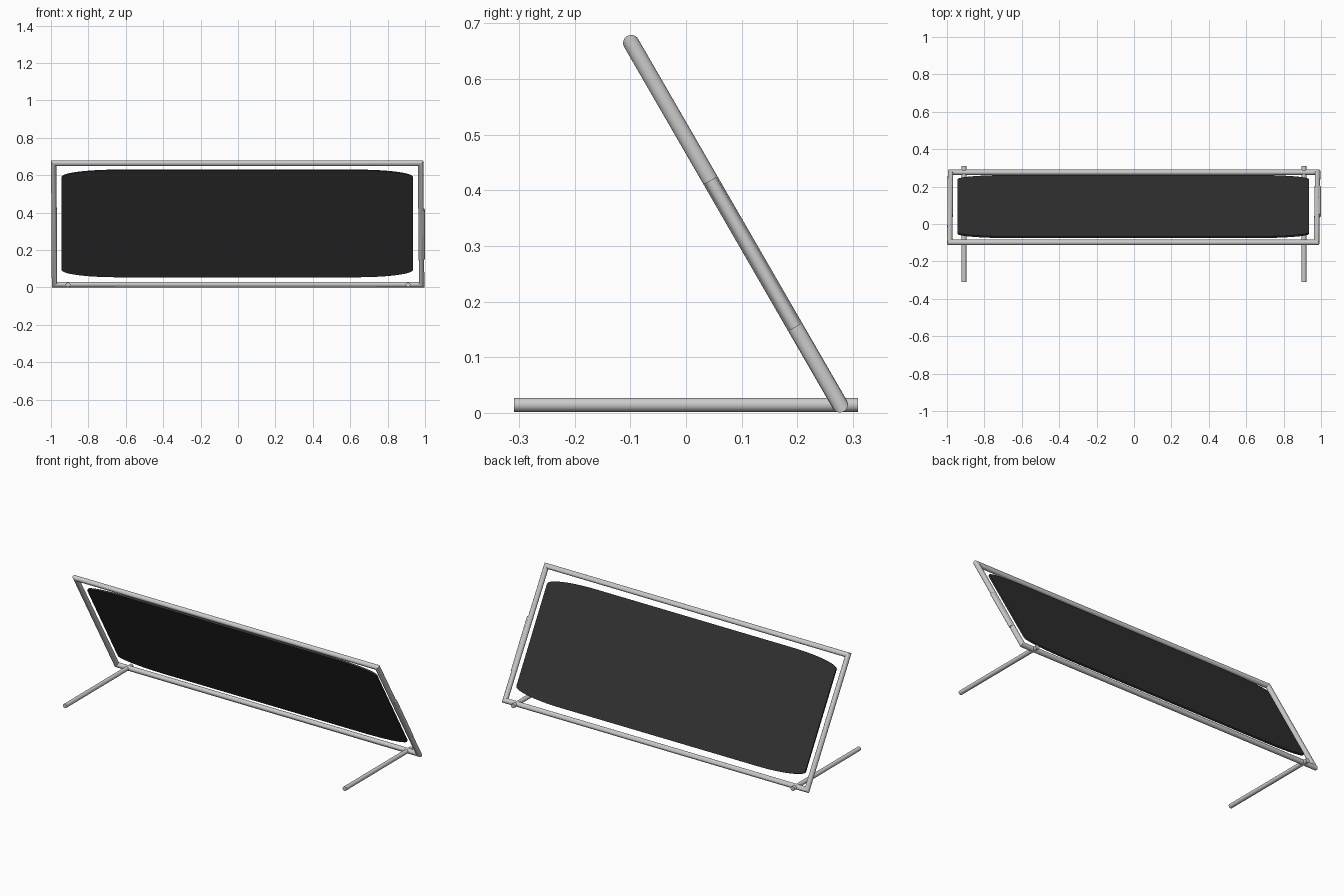
import bpy, bmesh, math
from mathutils import Vector, Matrix

if "Cube" in bpy.data.objects:
    bpy.data.objects.remove(bpy.data.objects["Cube"])

R = 0.0145
CENTRE = Vector((-0.002, 0.089, 0.340))      # middle of the leaning frame
LEAN = Matrix.Translation(CENTRE) @ Matrix.Rotation(math.radians(120), 4, 'X')
HALF = 0.375                                  # half slope height between tube axes


def finish(bm, name, matrix=Matrix(), angle=35):
    bmesh.ops.recalc_face_normals(bm, faces=bm.faces)
    mesh = bpy.data.meshes.new(name)
    bm.to_mesh(mesh)
    bm.free()
    ob = bpy.data.objects.new(name, mesh)
    bpy.context.collection.objects.link(ob)
    ob.matrix_world = matrix
    bpy.ops.object.select_all(action='DESELECT')
    ob.select_set(True)
    bpy.context.view_layer.objects.active = ob
    bpy.ops.object.shade_smooth_by_angle(angle=math.radians(angle))
    return ob


def tube(name, a, b, r, matrix=Matrix()):
    a, b = Vector(a), Vector(b)
    rot = (b - a).to_track_quat('Z', 'Y').to_matrix().to_4x4()
    bm = bmesh.new()
    bmesh.ops.create_cone(bm, cap_ends=True, segments=32, radius1=r, radius2=r,
                          depth=(b - a).length,
                          matrix=Matrix.Translation((a + b) / 2) @ rot)
    return finish(bm, name, matrix)


# Mitred tubular frame, drawn flat: local x across, local y up the slope
bm = bmesh.new()
N = 32
rings = []
for x, sx, sy in ((-0.979, -1, -1), (0.984, 1, -1), (0.978, 1, 1), (-0.983, -1, 1)):
    ring = []
    for i in range(N):
        t = math.tau * i / N
        d = R * math.cos(t)
        ring.append(bm.verts.new((x + sx * d, sy * (HALF + d), R * math.sin(t))))
    rings.append(ring)
for k in range(4):
    a, b = rings[k], rings[(k + 1) % 4]
    for i in range(N):
        j = (i + 1) % N
        bm.faces.new((a[i], a[j], b[j], b[i]))
finish(bm, "frame", LEAN)

# Slim sleeve on the outer side of the right upright
tube("side_sleeve", (0.990, -0.215, 0), (0.990, 0.09, 0), 0.012, LEAN)

# Thin dark panel with stretched elliptical corners
bm = bmesh.new()
W, H, RX, RY, T = 0.939, 0.3295, 0.30, 0.045, 0.010
outline = []
for q, (sx, sy) in enumerate(((1, 1), (-1, 1), (-1, -1), (1, -1))):
    for i in range(17):
        t = math.pi / 2 * (q + i / 16)
        outline.append(bm.verts.new((sx * (W - RX) + RX * math.cos(t),
                                     sy * (H - RY) + RY * math.sin(t), -T / 2)))
face = bm.faces.new(outline)
ext = bmesh.ops.extrude_face_region(bm, geom=[face])
bmesh.ops.translate(bm, vec=(0, 0, T),
                    verts=[v for v in ext['geom'] if isinstance(v, bmesh.types.BMVert)])
panel = finish(bm, "panel", LEAN @ Matrix.Translation((-0.002, 0, -0.005)))
dark = bpy.data.materials.new("dark_panel")
dark.diffuse_color = (0.03, 0.03, 0.03, 1)
dark.use_nodes = True
dark.node_tree.nodes["Principled BSDF"].inputs["Base Color"].default_value = dark.diffuse_color
panel.data.materials.append(dark)

# Floor bars
for side, x in (("left", -0.909), ("right", 0.909)):
    tube(side + "_foot", (x, -0.309, 0.0145), (x, 0.309, 0.0145), 0.0125)
